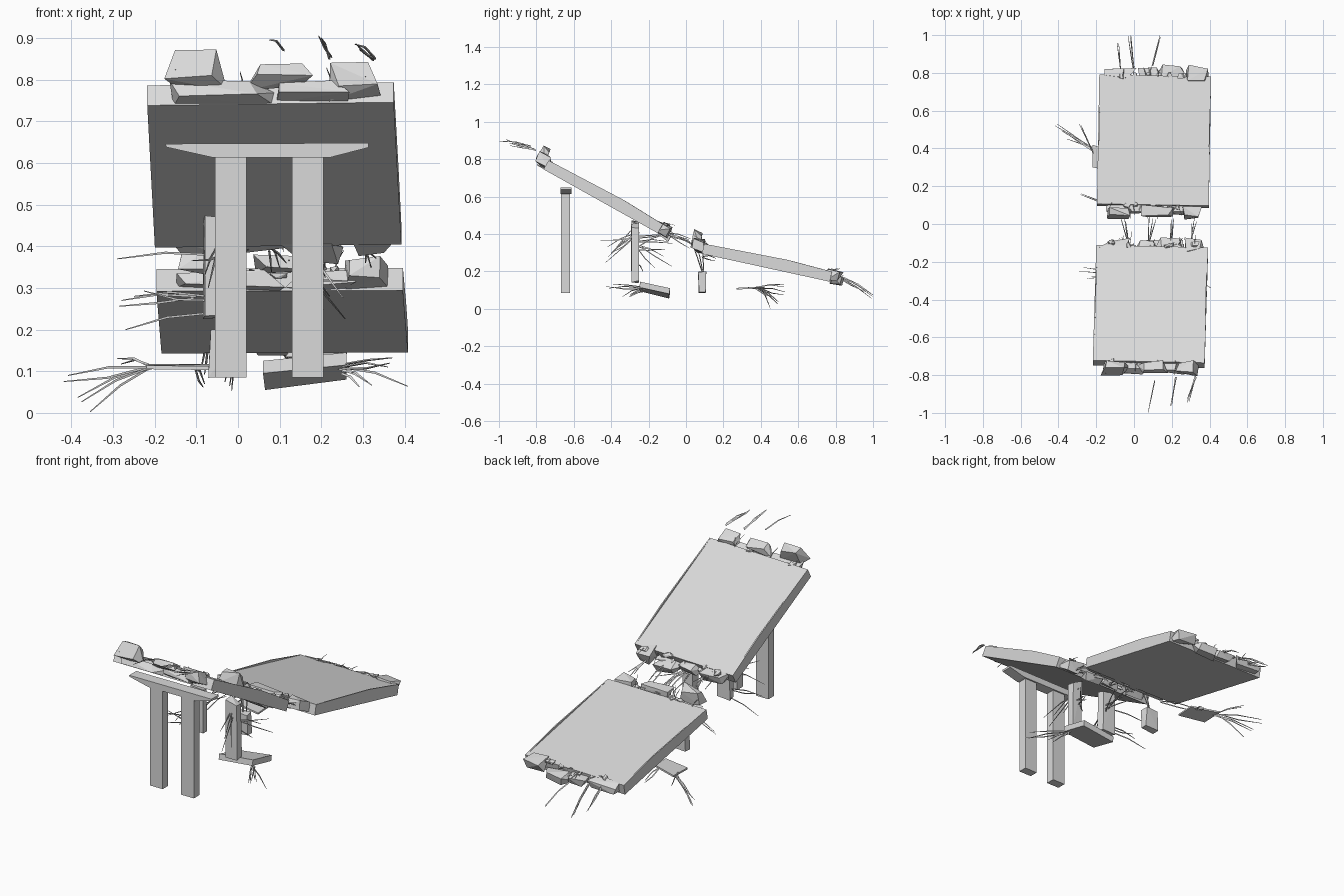
import bpy
import bmesh
import random
from math import radians
from mathutils import Matrix, Vector

random.seed(7)
if "Cube" in bpy.data.objects:
    bpy.data.objects.remove(bpy.data.objects["Cube"])

concrete = bpy.data.materials.new("concrete_grey")
concrete.use_nodes = True
GREY = (0.7, 0.7, 0.7, 1)
concrete.diffuse_color = GREY
concrete.node_tree.nodes["Principled BSDF"].inputs["Base Color"].default_value = GREY


def finish(bm, name, matrix=None):
    bmesh.ops.recalc_face_normals(bm, faces=bm.faces)
    mesh = bpy.data.meshes.new(name)
    bm.to_mesh(mesh)
    bm.free()
    mesh.materials.append(concrete)
    obj = bpy.data.objects.new(name, mesh)
    if matrix:
        obj.matrix_world = matrix
    bpy.context.collection.objects.link(obj)
    return obj


def add_box(bm, lo, hi, jitter=0.0):
    """Box between two corners; jitter turns it into a broken shard."""
    size = [b - a for a, b in zip(lo, hi)]
    verts = []
    for i in range(8):
        corner = []
        for k in range(3):
            side = i >> k & 1
            inset = random.uniform(0, jitter)
            corner.append(lo[k] + size[k] * (1 - inset if side else inset))
        verts.append(bm.verts.new(corner))
    if jitter:
        hull = bmesh.ops.convex_hull(bm, input=verts)
        loose = [v for v in hull["geom_interior"] if isinstance(v, bmesh.types.BMVert)]
        bmesh.ops.delete(bm, geom=loose, context="VERTS")
    else:
        for ids in ((0, 1, 3, 2), (4, 5, 7, 6), (0, 1, 5, 4),
                    (2, 3, 7, 6), (0, 2, 6, 4), (1, 3, 7, 5)):
            bm.faces.new([verts[i] for i in ids])


def add_prism(bm, outline, offset):
    """Extrude a closed outline along an offset."""
    a = [bm.verts.new(p) for p in outline]
    b = [bm.verts.new(Vector(p) + Vector(offset)) for p in outline]
    bm.faces.new(a)
    bm.faces.new(b)
    for i in range(len(a)):
        j = (i + 1) % len(a)
        bm.faces.new((a[i], a[j], b[j], b[i]))


def add_bar(bm, start, end, droop=0.01, radius=0.003):
    """Bent three-sided reinforcing bar that tapers to its tip."""
    start, end = Vector(start), Vector(end)
    along = (end - start).normalized()
    side = along.orthogonal().normalized()
    up = along.cross(side)
    rings = []
    for t, r in ((0, 1), (0.5, 1), (1, 0.4)):
        c = start.lerp(end, t) + Vector((0, 0, 4 * droop * t * (1 - t)))
        rings.append([bm.verts.new(c + radius * r * o)
                      for o in (up, side - up * 0.5, -side - up * 0.5)])
    for p, q in zip(rings, rings[1:]):
        for i in range(3):
            j = (i + 1) % 3
            bm.faces.new((p[i], p[j], q[j], q[i]))
    bm.faces.new(rings[0])
    bm.faces.new(rings[-1])


def bars(name, fans):
    """Fans of bars: start, end, count and spread of the tips."""
    bm = bmesh.new()
    for start, end, count, spread in fans:
        add_bar(bm, start, end)
        for _ in range(count - 1):
            s = Vector(start) + Vector([random.uniform(-1, 1) * spread * 0.4 for _ in "xyz"])
            e = Vector(end) + Vector([random.uniform(-1, 1) * spread for _ in "xyz"])
            add_bar(bm, s, e, random.uniform(-0.01, 0.015))
    return finish(bm, name)


# Deck slabs, each with the same broken ends
HALF, LENGTH, THICK = 0.29, 0.7, 0.055
FRONT = [(-.26, -.10, -.08, -.02, .02, .12), (-.07, .11, -.07, .0, .03, .085),
         (.14, .27, -.07, .01, .0, .085), (.0, .2, -.05, .02, .0, .05),
         (-.25, .02, -.05, .02, .0, .045)]
BACK = [(.16, .29, .67, .76, .0, .07), (-.28, -.1, .68, .75, .0, .06),
        (-.11, .05, .68, .75, .0, .05), (.0, .17, .69, .77, -.015, .04)]


def deck(label, corner, tilt, yaw):
    place = (Matrix.Translation(corner) @ Matrix.Rotation(radians(-tilt), 4, "X")
             @ Matrix.Rotation(radians(-yaw), 4, "Z"))
    bm = bmesh.new()
    add_box(bm, (-HALF, 0, 0), (HALF, LENGTH, THICK))
    finish(bm, label + "_deck_slab", place)
    # Slightly raised side edges
    bm = bmesh.new()
    for s in (-1, 1):
        outline = [(s * HALF, u, n) for u, n in
                   ((0, 0), (LENGTH, 0), (LENGTH, THICK), (0.45, 0.066), (0, THICK))]
        add_prism(bm, outline, (s * 0.006, 0, 0))
    finish(bm, label + "_side_edges", place)
    # Broken concrete on both ends
    bm = bmesh.new()
    for x0, x1, u0, u1, n0, n1 in FRONT + BACK:
        add_box(bm, (x0, u0, n0), (x1, u1, n1), 0.3)
    for _ in range(26):
        x = random.uniform(-.24, .22)
        u = random.choice((-0.03, LENGTH - 0.02)) + random.uniform(-.01, .02)
        n = random.uniform(.01, .055)
        add_box(bm, (x, u, n), (x + random.uniform(.02, .06), u + .035, n + .02), 0.45)
    finish(bm, label + "_broken_ends", place)
    # Short bars sticking out of the broken ends
    bm = bmesh.new()
    for _ in range(12):
        x = random.uniform(-.24, .24)
        u, d = random.choice(((0.02, -1), (LENGTH - 0.02, 1)))
        add_bar(bm, (x, u, .04),
                (x + random.uniform(-.03, .03), u + d * random.uniform(.05, .1),
                 random.uniform(.02, .09)), radius=0.002)
    finish(bm, label + "_end_bars", place)


deck("upper", (0.078, -0.755, 0.742), 29.2, 1.5)
deck("lower", (0.1, 0.09, 0.293), 12.3, 1)

# Standing pier: two columns and a tapered cap
for name, x in (("right_column", -0.055), ("left_column", 0.13)):
    bm = bmesh.new()
    add_box(bm, (x, -0.667, 0.085), (x + 0.075, -0.62, 0.616))
    finish(bm, name)
bm = bmesh.new()
add_prism(bm, [(x, -0.672, z) for x, z in
               ((-.175, .646), (-.172, .638), (-.06, .613), (.22, .613), (.313, .637), (.313, .648))],
          (0, 0.06, 0))
finish(bm, "pier_cap")

# Collapsed pier pieces
PIECES = {
    "broken_column_right": ((-.09, -.295, .22), (.0, -.25, .475)),
    "broken_column_left": ((.13, -.295, .12), (.2, -.25, .46)),
    "hanging_shard": ((-.075, .065, .08), (.01, .11, .21)),
}
for name, (lo, hi) in PIECES.items():
    bm = bmesh.new()
    add_box(bm, lo, hi, 0.12)
    finish(bm, name)

bm = bmesh.new()
add_prism(bm, [(.06, -.25, .095), (.065, -.09, .055), (.26, -.09, .08), (.26, -.25, .115)],
          (0, 0.005, 0.03))
finish(bm, "fallen_block")

bm = bmesh.new()
add_prism(bm, [(-.22, .3, .105), (-.07, .27, .103), (-.07, .37, .108), (-.22, .42, .108)],
          (0, 0, 0.009))
finish(bm, "fallen_plate")

# Reinforcing bars
bars("front_bars", [
    ((.11, -.83, .87), (.075, -.998, .895), 1, .01),
    ((.22, -.81, .85), (.2, -.96, .9), 2, .012),
    ((.33, -.81, .85), (.28, -.93, .885), 3, .02)])
bars("rear_bars", [
    ((-.07, .82, .17), (-.09, .96, .1), 2, .015),
    ((.0, .83, .17), (-.02, .998, .065), 3, .015),
    ((.1, .84, .16), (.14, .99, .08), 2, .01)])
bars("gap_bars", [
    ((x, -.1, .4), (x + dx, .03, .35), 3, .03)
    for x, dx in ((-.03, -.02), (.08, .02), (.2, .01), (.3, .02))])
bars("column_bars", [
    ((-.06, -.27, .38), (-.29, -.25, .37), 1, .02),
    ((-.07, -.27, .28), (-.25, -.29, .28), 2, .03),
    ((-.07, -.26, .24), (-.27, -.23, .2), 1, .03),
    ((-.1, .09, .28), (-.28, .16, .27), 2, .015),
    ((-.05, -.28, .4), (-.08, -.42, .33), 4, .06),
    ((-.04, -.26, .36), (.0, -.1, .36), 5, .07),
    ((.16, -.27, .4), (.2, -.4, .3), 4, .06),
    ((.16, -.26, .34), (.22, -.12, .28), 5, .07),
    ((-.03, .09, .2), (-.02, .06, .33), 3, .03)])
bars("plate_bars", [
    ((-.21, .39, .11), (-.408, .53, .09), 2, .02),
    ((-.21, .38, .11), (-.375, .49, .027), 2, .015),
    ((-.21, .4, .11), (-.355, .45, .003), 1, .02),
    ((-.21, .37, .11), (-.29, .53, .13), 2, .02),
    ((-.1, .37, .108), (-.08, .46, .07), 2, .015)])
bars("block_bars", [
    ((.25, -.24, .11), (.408, -.34, .064), 1, .02),
    ((.25, -.24, .11), (.36, -.41, .11), 3, .025),
    ((.25, -.22, .1), (.31, -.3, .075), 3, .02)])
